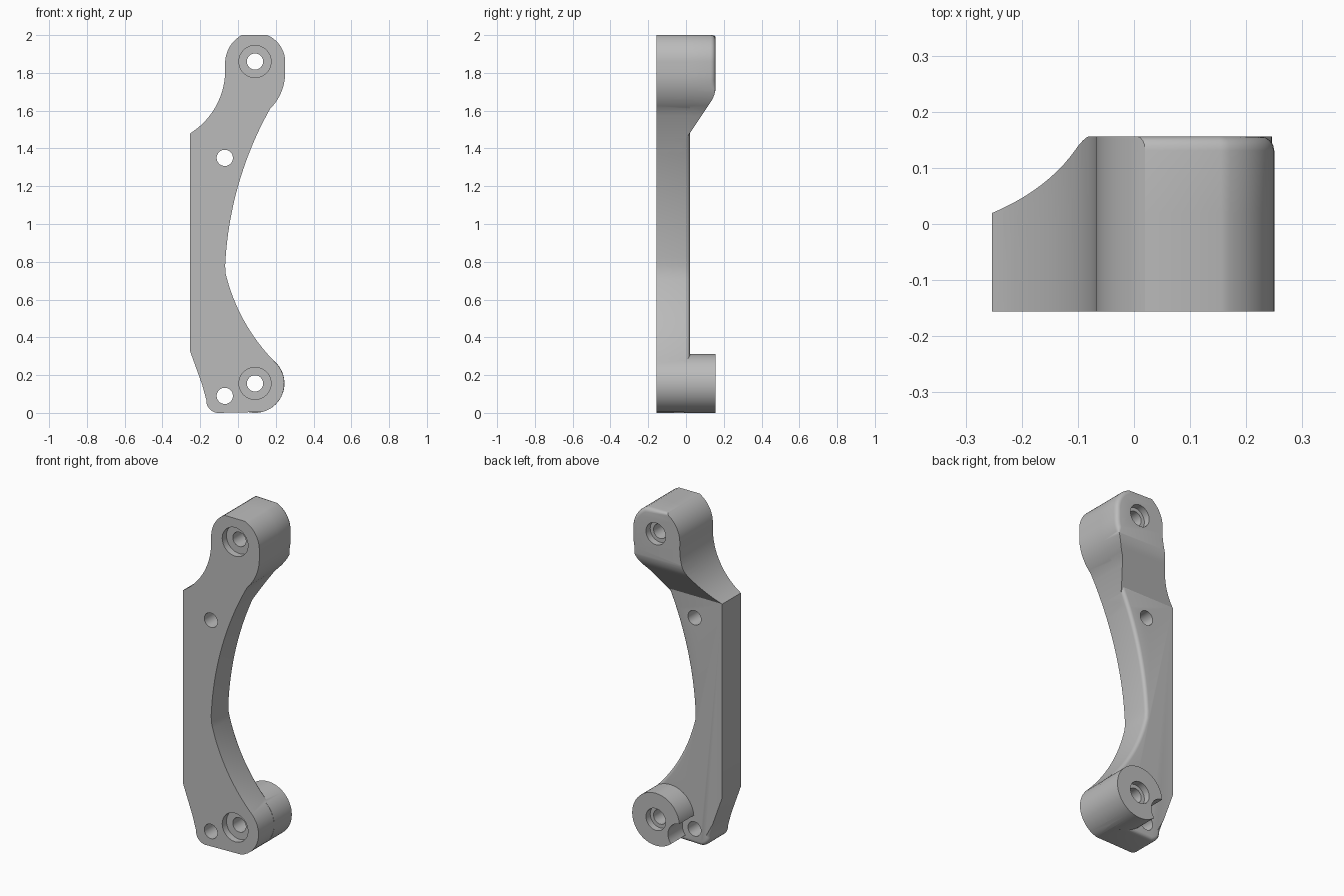
import bpy, bmesh, math
from mathutils import Vector, Matrix

cube = bpy.data.objects.get("Cube")
if cube:
    bpy.data.objects.remove(cube, do_unlink=True)

FRONT, BACK, PLATE = -0.156, 0.156, 0.02


def arc(a, b, c, n=10):
    """Points on the circle arc from a through b to c."""
    a, b, c = complex(*a), complex(*b), complex(*c)
    w = (c - a) / (b - a)
    mid = a - (a - b) * (w - abs(w) ** 2) / (2j * w.imag)
    turn = (c - mid) / (a - mid)
    sweep = math.atan2(turn.imag, turn.real) % math.tau
    if w.imag < 0:
        sweep -= math.tau
    pts = []
    for i in range(n + 1):
        t = sweep * i / n
        p = mid + (a - mid) * complex(math.cos(t), math.sin(t))
        pts.append((p.real, p.imag))
    return pts


def clean(pts):
    return [p for i, p in enumerate(pts) if math.dist(p, pts[i - 1]) > 0.001]


def add_object(name, bm):
    bmesh.ops.recalc_face_normals(bm, faces=bm.faces)
    mesh = bpy.data.meshes.new(name)
    bm.to_mesh(mesh)
    bm.free()
    obj = bpy.data.objects.new(name, mesh)
    bpy.context.collection.objects.link(obj)
    return obj


def prism(name, points, push, round_rule=None, radius=0.02):
    """Extrude a flat outline; round the back edges picked by the rule."""
    bm = bmesh.new()
    face = bm.faces.new([bm.verts.new(p) for p in points])
    result = bmesh.ops.extrude_face_region(bm, geom=[face])
    far = [v for v in result["geom"] if isinstance(v, bmesh.types.BMVert)]
    bmesh.ops.translate(bm, verts=far, vec=push)
    bmesh.ops.recalc_face_normals(bm, faces=bm.faces)
    if round_rule:
        far = set(far)
        edges = []
        for e in bm.edges:
            m = (e.verts[0].co + e.verts[1].co) / 2
            if e.verts[0] in far and e.verts[1] in far and round_rule(m):
                edges.append(e)
        bmesh.ops.bevel(bm, geom=edges, offset=radius, segments=4,
                        profile=0.5, affect='EDGES', clamp_overlap=False)
    return add_object(name, bm)


def rod(name, x, z, r, y0, y1, sides=48):
    bm = bmesh.new()
    place = Matrix.Translation((x, (y0 + y1) / 2, z)) @ Matrix.Rotation(math.pi / 2, 4, 'X')
    bmesh.ops.create_cone(bm, cap_ends=True, segments=sides, radius1=r, radius2=r,
                          depth=y1 - y0, matrix=place)
    return add_object(name, bm)


def combine(target, other, operation):
    mod = target.modifiers.new("combine", 'BOOLEAN')
    mod.operation, mod.solver, mod.object = operation, 'EXACT', other
    bpy.context.view_layer.objects.active = target
    bpy.ops.object.modifier_apply(modifier=mod.name)
    bpy.data.objects.remove(other, do_unlink=True)


# Outline of the whole bracket, clockwise from the top
outline = clean(
    [(0.02, 2.0)]
    + arc((0.155, 2.0), (0.215, 1.955), (0.25, 1.86))
    + arc((0.25, 1.8), (0.232, 1.705), (0.17, 1.61))
    + arc((0.17, 1.61), (0.0, 1.2), (-0.068, 0.78), 20)
    + arc((-0.066, 0.74), (0.02, 0.51), (0.2, 0.265), 16)
    + arc((0.2, 0.265), (0.245, 0.155), (0.13, 0.005), 14)
    + arc((-0.11, 0.0), (-0.15, 0.02), (-0.168, 0.07), 8)
    + [(-0.19, 0.15), (-0.253, 0.325)]
    + arc((-0.253, 1.48), (-0.14, 1.587), (-0.068, 1.83), 18)
    + arc((-0.068, 1.86), (-0.043, 1.94), (0.02, 2.0)))
flat = [(x, FRONT, z) for x, z in outline]

# Thin plate with a rounded rear edge along the inner curve and foot
bracket = prism("bracket", flat, Vector((0, PLATE - FRONT, 0)),
                lambda m: m.z < 1.6 and m.x > -0.22)

# Thick head, rounded over the top and right, sloping down to the plate
head = prism("head", flat, Vector((0, BACK - FRONT, 0)),
             lambda m: m.z > 1.72 and m.x > 0.02, 0.025)
wedge = [(-0.3, 1.4), (-0.034, 1.4)] + arc((0.13, 1.645), (0.15, 1.685), (0.157, 1.74), 8) \
    + [(0.157, 2.1), (-0.3, 2.1)]
slope = prism("slope", [(-0.5, y, z) for y, z in wedge], Vector((1, 0, 0)))
combine(head, slope, 'INTERSECT')
combine(bracket, head, 'UNION')

# Lower boss, with a bite that clears the nearby screw hole
boss = rod("boss", 0.09, 0.156, 0.156, -0.01, BACK, 64)
combine(boss, rod("clearance", -0.07, 0.09, 0.08, PLATE, 0.3), 'DIFFERENCE')
combine(bracket, boss, 'UNION')

# Plain screw holes
for x, z in [(-0.07, 1.35), (-0.07, 0.09)]:
    combine(bracket, rod("screw_hole", x, z, 0.043, -0.3, 0.3), 'DIFFERENCE')

# Mounting holes, recessed at both ends
for z in (1.86, 0.156):
    for r, y0, y1 in [(0.043, -0.3, 0.3), (0.085, -0.3, FRONT + 0.04), (0.065, BACK - 0.04, 0.3)]:
        combine(bracket, rod("mount_hole", 0.09, z, r, y0, y1), 'DIFFERENCE')

# Single grey finish
grey = bpy.data.materials.new("plain_grey")
grey.use_nodes = True
colour = (0.5, 0.5, 0.5, 1)
grey.diffuse_color = colour
grey.node_tree.nodes["Principled BSDF"].inputs["Base Color"].default_value = colour
bracket.data.materials.clear()
bracket.data.materials.append(grey)
for poly in bracket.data.polygons:
    poly.material_index = 0

bpy.ops.object.select_all(action='DESELECT')
bracket.select_set(True)
bpy.context.view_layer.objects.active = bracket
bpy.ops.object.shade_smooth_by_angle(angle=math.radians(30))
